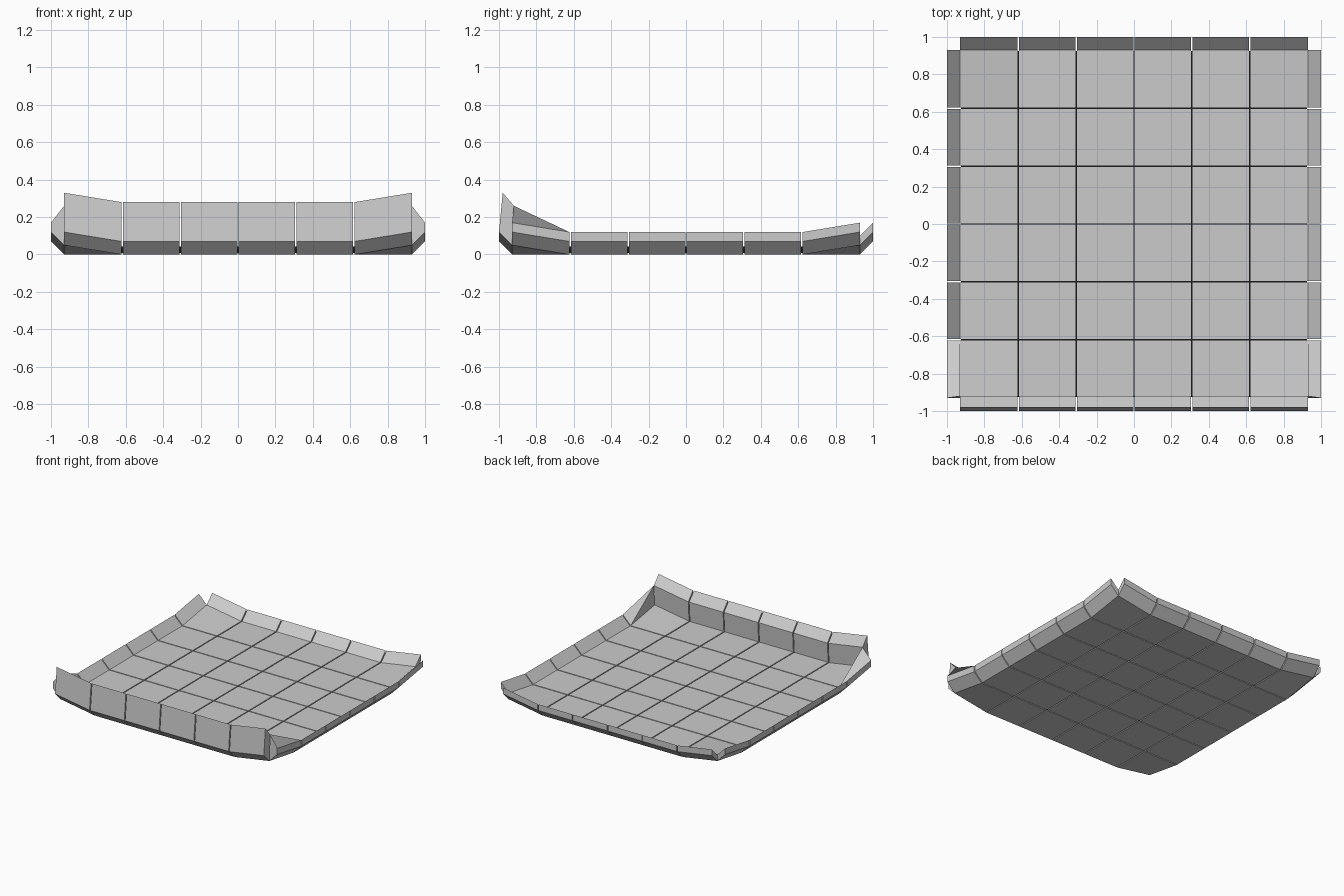
import bpy, bmesh

if "Cube" in bpy.data.objects:
    bpy.data.objects.remove(bpy.data.objects["Cube"])

LINES = [-0.93, -0.62, -0.31, 0.0, 0.31, 0.62, 0.93]
GAP = 0.004      # half the slit between tiles
LIFT = 0.05      # how far the four corners bend up


def lift(x, y):
    return LIFT if abs(x) > 0.9 and abs(y) > 0.9 else 0.0


def cells(gap):
    """Spans between grid lines, with slits only on interior lines."""
    return [(a + (gap if i else 0), b - (gap if i < 5 else 0))
            for i, (a, b) in enumerate(zip(LINES, LINES[1:]))]


def prism(bm, end_a, end_b):
    """Closed solid between two matching cross-sections."""
    va = [bm.verts.new(p) for p in end_a]
    vb = [bm.verts.new(p) for p in end_b]
    bm.faces.new(va)
    bm.faces.new(vb[::-1])
    n = len(va)
    for i in range(n):
        j = (i + 1) % n
        bm.faces.new((va[i], vb[i], vb[j], va[j]))


def tiles(bm, gap, low, high):
    for x0, x1 in cells(gap):
        for y0, y1 in cells(gap):
            quad = [(x0, y0), (x1, y0), (x1, y1), (x0, y1)]
            prism(bm, *[[(x, y, z + lift(x, y)) for x, y in quad] for z in (low, high)])


def finish(bm, name):
    # weld touching pieces and drop the hidden faces between them
    bmesh.ops.remove_doubles(bm, verts=bm.verts, dist=0.0005)
    groups = {}
    for f in bm.faces:
        groups.setdefault(frozenset(f.verts), []).append(f)
    hidden = [f for g in groups.values() if len(g) > 1 for f in g]
    bmesh.ops.delete(bm, geom=hidden, context='FACES')
    bmesh.ops.recalc_face_normals(bm, faces=bm.faces)
    mesh = bpy.data.meshes.new(name)
    bm.to_mesh(mesh)
    bm.free()
    obj = bpy.data.objects.new(name, mesh)
    bpy.context.collection.objects.link(obj)
    return obj


# Tiled floor with upturned rims and a tall front wall
bm = bmesh.new()
tiles(bm, GAP, 0.0, 0.05)
rim = [(0.93, 0.0), (1.0, 0.07), (1.0, 0.12), (0.93, 0.05)]
wall = [(-0.93, 0.0), (-1.0, 0.07), (-0.98, 0.28), (-0.92, 0.21), (-0.93, 0.05)]
for a, b in cells(GAP):
    for profile in (rim, wall):
        prism(bm, *[[(t, y, z + lift(t, 0.93)) for y, z in profile] for t in (a, b)])
    for s in (-1, 1):
        ends = [[(s * x, t, z + lift(0.93, t)) for x, z in rim] for t in (a, b)]
        if a == LINES[0]:
            # gusset rising to meet the front wall
            ends[0][3] = (s * 0.93, -0.92, 0.26)
        prism(bm, *ends)
finish(bm, "tiled_tray")

# Dark core showing through the slits
bm = bmesh.new()
tiles(bm, 0.0, 0.008, 0.042)
for v in bm.verts:
    v.co.x = max(-0.925, min(0.925, v.co.x))
    v.co.y = max(-0.925, min(0.925, v.co.y))
core = finish(bm, "seam_core")
mat = bpy.data.materials.new("dark_seam")
mat.diffuse_color = (0.01, 0.01, 0.01, 1)
mat.use_nodes = True
mat.node_tree.nodes["Principled BSDF"].inputs["Base Color"].default_value = mat.diffuse_color
core.data.materials.append(mat)
